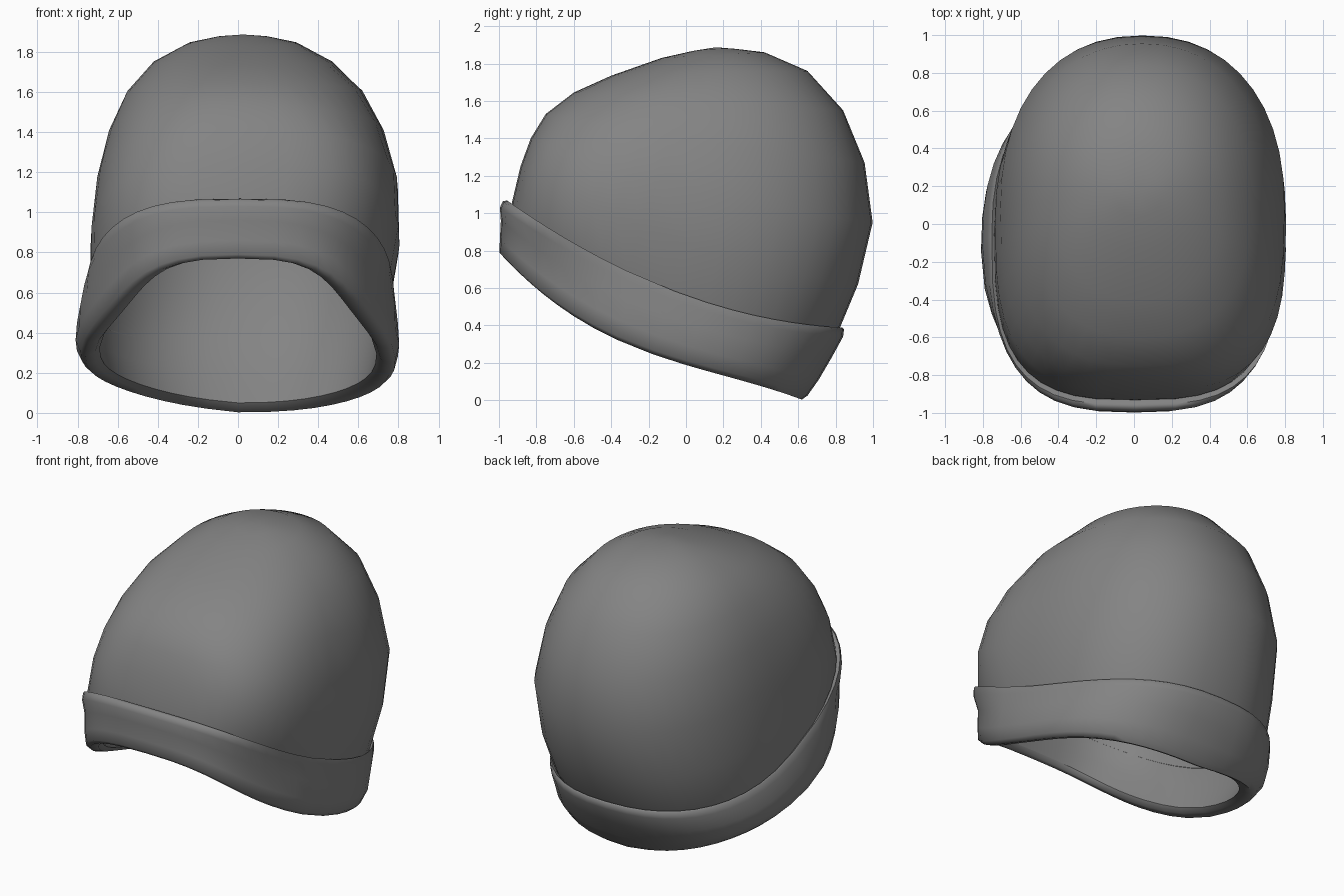
import bpy, bmesh, math

SEG = 44
wool = bpy.data.materials.new("dark_wool")
wool.diffuse_color = (0.23, 0.23, 0.23, 1)


def ring(yf, zf, yb, zb, w, cx=0.0, sag=0.0, skew=0.0, nf=3.1, nb=2.25, pinch=0.0, lift=0.0):
    """Tilted rounded loop from a front point (yf, zf) to a back point (yb, zb)."""
    pts = []
    for i in range(SEG):
        a = 2 * math.pi * i / SEG
        c, s = math.cos(a), math.sin(a)
        n = nf if c < 0 else nb
        t = math.copysign(abs(c) ** (2 / n), c)
        x = w * math.copysign(abs(s) ** (2 / n), s)
        if t < 0:
            x *= 1 - pinch * 4 * t * t * (1 - t * t)
        y = (yf + yb) / 2 + t * (yb - yf) / 2
        z = (zf + zb) / 2 + t * (zb - zf) / 2 + sag * (1 - t * t) * (1 - skew * t)
        z += lift * max(0, -x / w) * (1 + t) / 1.3
        pts.append((cx + x, y, z))
    return pts


def loft(name, rings, apex=None):
    """Skin a stack of loops, optionally closed to an apex point."""
    bm = bmesh.new()
    loops = [[bm.verts.new(p) for p in r] for r in rings]
    for lo, hi in zip(loops, loops[1:]):
        for i in range(SEG):
            j = (i + 1) % SEG
            bm.faces.new((lo[i], lo[j], hi[j], hi[i]))
    if apex:
        top = bm.verts.new(apex)
        for i in range(SEG):
            bm.faces.new((loops[-1][i], loops[-1][(i + 1) % SEG], top))
    bmesh.ops.recalc_face_normals(bm, faces=bm.faces)
    me = bpy.data.meshes.new(name)
    bm.to_mesh(me)
    bm.free()
    me.materials.append(wool)
    ob = bpy.data.objects.new(name, me)
    bpy.context.collection.objects.link(ob)
    bpy.ops.object.select_all(action='DESELECT')
    ob.select_set(True)
    bpy.context.view_layer.objects.active = ob
    bpy.ops.object.shade_smooth_by_angle(angle=math.radians(60))
    return ob


# Knitted cap body, from the hidden band under the cuff to the crown
loft("cap_body", [
    ring(-0.94, 0.80, 0.57, 0.05, 0.69, 0.00, -0.13, 0.6, 2.7, 2.4, 0.13, 0.04),
    ring(-0.94, 0.92, 0.70, 0.20, 0.72, 0.00, -0.14, 0.4, 2.9, 2.4, 0.06, 0.02),
    ring(-0.93, 1.06, 0.82, 0.38, 0.75, 0.01, -0.14, 0.0, 3.1, 2.35),
    ring(-0.885, 1.25, 0.92, 0.62, 0.77, 0.035, -0.10),
    ring(-0.83, 1.40, 0.998, 0.95, 0.752, 0.045, -0.06, 0, 2.9),
    ring(-0.75, 1.53, 0.955, 1.27, 0.69, 0.042, -0.02, 0, 2.6, 2.2),
    ring(-0.60, 1.645, 0.84, 1.55, 0.59, 0.035, 0.0, 0, 2.4, 2.2),
    ring(-0.40, 1.735, 0.65, 1.76, 0.445, 0.025, 0.005, 0, 2.3, 2.1),
    ring(-0.13, 1.83, 0.42, 1.86, 0.27, 0.025, 0.0, 0, 2.2, 2.1),
    ring(0.04, 1.868, 0.27, 1.878, 0.12, 0.025, 0.005, 0, 2.1, 2.1),
], apex=(0.025, 0.16, 1.887))

# Turned-up cuff: inner edge, rolled bottom, outer wall, top lip
loft("cuff", [
    ring(-0.94, 0.80, 0.57, 0.05, 0.69, 0.00, -0.13, 0.6, 2.7, 2.4, 0.13, 0.04),
    ring(-0.955, 0.772, 0.59, 0.02, 0.715, 0.00, -0.135, 0.7, 2.7, 2.5, 0.12, 0.05),
    ring(-0.98, 0.77, 0.62, 0.003, 0.76, 0.0, -0.14, 0.7, 2.7, 2.5, 0.09, 0.05),
    ring(-0.998, 0.79, 0.65, 0.025, 0.785, 0.0, -0.14, 0.7, 2.7, 2.5, 0.08, 0.05),
    ring(-0.995, 0.86, 0.71, 0.11, 0.807, -0.003, -0.145, 0.5, 2.7, 2.5, 0.08, 0.03),
    ring(-0.99, 0.96, 0.78, 0.23, 0.80, -0.003, -0.145, 0.3, 2.7, 2.4, 0.06),
    ring(-0.995, 1.03, 0.84, 0.34, 0.78, 0.004, -0.145, 0.0, 2.9, 2.35, 0.02),
    ring(-0.98, 1.063, 0.845, 0.38, 0.77, 0.008, -0.145, 0.0, 3.0, 2.35, 0.01),
    ring(-0.957, 1.068, 0.835, 0.388, 0.763, 0.01, -0.145, 0.0, 3.1, 2.35),
    ring(-0.93, 1.04, 0.81, 0.36, 0.74, 0.01, -0.14, 0.0, 3.1, 2.35),
])
